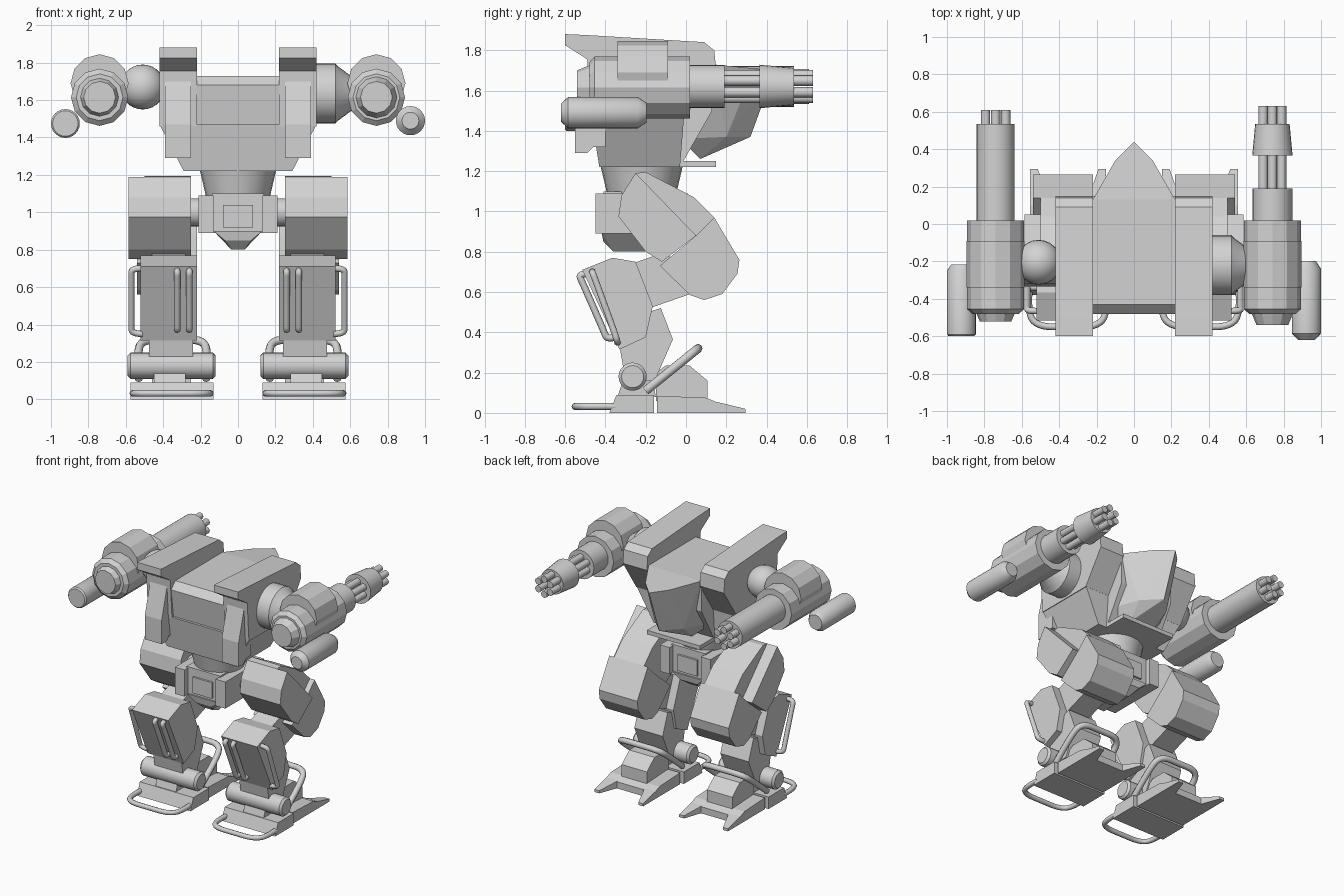
import bpy, bmesh, math
from mathutils import Vector

cube = bpy.data.objects.get("Cube")
if cube:
    bpy.data.objects.remove(cube, do_unlink=True)

GREY = (0.65, 0.65, 0.65, 1)
metal = bpy.data.materials.new("plain grey")
metal.use_nodes = True
metal.diffuse_color = GREY
metal.node_tree.nodes["Principled BSDF"].inputs["Base Color"].default_value = GREY


def finish(name, bm, smooth=False):
    bmesh.ops.recalc_face_normals(bm, faces=bm.faces)
    mesh = bpy.data.meshes.new(name)
    bm.to_mesh(mesh)
    bm.free()
    mesh.materials.append(metal)
    obj = bpy.data.objects.new(name, mesh)
    bpy.context.collection.objects.link(obj)
    if smooth:
        bpy.ops.object.select_all(action="DESELECT")
        obj.select_set(True)
        bpy.context.view_layer.objects.active = obj
        bpy.ops.object.shade_smooth_by_angle(angle=math.radians(35))
    return obj


def prism(name, profile, x0, x1):
    """Extrude a (y, z) outline from x0 to x1."""
    bm = bmesh.new()
    a = [bm.verts.new((x0, y, z)) for y, z in profile]
    b = [bm.verts.new((x1, y, z)) for y, z in profile]
    bm.faces.new(a)
    bm.faces.new(b[::-1])
    for i in range(len(a)):
        j = (i + 1) % len(a)
        bm.faces.new((a[i], a[j], b[j], b[i]))
    return finish(name, bm)


def hull(name, points):
    bm = bmesh.new()
    for p in points:
        bm.verts.new(p)
    bmesh.ops.convex_hull(bm, input=bm.verts)
    bmesh.ops.dissolve_limit(bm, angle_limit=0.02, verts=bm.verts, edges=bm.edges)
    return finish(name, bm)


def box(name, x, y, z):
    return hull(name, [(i, j, k) for i in x for j in y for k in z])


def lathe(name, axis, centre, profile, sides=24, smooth=True):
    """Turn (position, radius) pairs about a world axis."""
    bm = bmesh.new()
    rings = []
    for pos, r in profile:
        ring = []
        for k in range(sides):
            t = math.tau * k / sides
            u, v = r * math.sin(t), r * math.cos(t)
            local = {"x": (pos, u, v), "y": (u, pos, v), "z": (u, v, pos)}[axis]
            ring.append(bm.verts.new(Vector(centre) + Vector(local)))
        rings.append(ring)
    for a, b in zip(rings, rings[1:]):
        for k in range(sides):
            j = (k + 1) % sides
            bm.faces.new((a[k], a[j], b[j], b[k]))
    bm.faces.new(rings[0])
    bm.faces.new(rings[-1])
    return finish(name, bm, smooth)


def pipe(name, points, radius):
    curve = bpy.data.curves.new(name, "CURVE")
    curve.dimensions = "3D"
    curve.bevel_depth = radius
    curve.bevel_resolution = 2
    curve.use_fill_caps = True
    spline = curve.splines.new("NURBS")
    spline.points.add(len(points) - 1)
    for p, co in zip(spline.points, points):
        p.co = (*co, 1)
    spline.order_u = 3
    spline.use_endpoint_u = True
    spline.resolution_u = 5
    curve.materials.append(metal)
    bpy.context.collection.objects.link(bpy.data.objects.new(name, curve))


def barrels(name, x, y0, y1, ring, r):
    for k in range(6):
        t = math.tau * k / 6
        c = (x + ring * math.sin(t), 0, 1.62 + ring * math.cos(t))
        lathe(f"{name}_{k + 1}", "y", c, [(y0, r), (y1, r)], 12)


# Torso and pointed cockpit
prism("torso_core", [(-.43, 1.73), (-.48, 1.68), (-.42, 1.22), (-.03, 1.22), (.13, 1.5), (.13, 1.73)], -.22, .22)
hull("torso_lower", [(s * x, y, z) for s in (1, -1) for x, y, z in
     ((.42, -.47, 1.47), (.42, -.01, 1.47), (.29, -.43, 1.22), (.29, -.03, 1.22))])
hull("cockpit_nose", [(0, .44, 1.70), (0, .32, 1.37)] + [(s * x, y, z) for s in (1, -1) for x, y, z in
     ((.22, .13, 1.73), (.1, .34, 1.71), (.12, .2, 1.37), (.1, .07, 1.26), (.22, -.03, 1.36), (.22, -.03, 1.73))])
box("belly_plate", (-.22, .22), (-.43, .15), (1.22, 1.25))
lathe("waist", "z", (0, -.22, 0), [(1.08, .17), (1.23, .205)])

# Pelvis
box("pelvis_block", (-.14, .14), (-.41, -.03), (.89, 1.1))
box("pelvis_panel", (-.08, .08), (-.425, -.015), (.92, 1.04))
hull("pelvis_keel", [(s * x, y, z) for s in (1, -1) for x, y, z in
     ((.13, -.42, .9), (.13, -.02, .9), (.07, -.41, .85), (.07, -.03, .85), (.035, -.36, .8), (.035, -.1, .8))])
lathe("hip_axle", "x", (0, -.2, 1.0), [(-.3, .075), (.3, .075)])

for side, s in (("left", 1), ("right", -1)):
    n = side + "_"
    # Shoulder slab and rear vent
    prism(n + "shoulder_slab", [(-.6, 1.88), (-.49, 1.875), (.09, 1.84), (.14, 1.8), (.15, 1.7),
          (-.01, 1.46), (-.47, 1.46), (-.49, 1.755), (-.6, 1.825)], s * .22, s * .42)
    prism(n + "rear_vent", [(-.48, 1.72), (-.55, 1.47), (-.55, 1.29), (-.49, 1.29), (-.46, 1.32),
          (-.4, 1.32), (-.4, 1.72)], s * .25, s * .39)
    box(n + "pelvis_ear", (s * .13, s * .21), (-.45, .01), (.89, 1.09))

    # Thigh
    prism(n + "thigh_plate", [(-.25, 1.19), (.05, .88), (-.12, .75), (-.2, .8), (-.335, .975), (-.32, 1.08)],
          s * .25, s * .585)
    prism(n + "thigh_cap", [(-.25, 1.19), (-.2, 1.195), (.04, 1.07), (.14, .97), (.05, .88)], s * .25, s * .5)
    prism(n + "knee_guard", [(.05, .88), (.14, .97), (.265, .76), (.255, .69), (.18, .59), (.09, .56),
          (.02, .585), (-.13, .73)], s * .22, s * .54)
    prism(n + "knee_link", [(-.27, .74), (-.1, .8), (.05, .6), (-.18, .52)], s * .28, s * .46)

    # Shin with grab rails
    prism(n + "shin_guard", [(-.515, .71), (-.365, .77), (-.25, .75), (-.165, .53), (-.2, .375), (-.33, .315)],
          s * .22, s * .52)
    prism(n + "lower_shin", [(-.33, .33), (-.19, .5), (-.125, .52), (-.065, .365), (-.155, .16), (-.3, .16)],
          s * .24, s * .475)
    for k, x in enumerate((.26, .325)):
        pipe(f"{n}shin_rail_{k + 1}", [(s * x, y, z) for y, z in
             ((-.48, .69), (-.535, .69), (-.515, .65), (-.41, .41), (-.39, .36), (-.34, .38))], .017)
    pipe(n + "shin_side_rail", [(s * x, y, z) for x, y, z in
         ((.51, -.465, .7), (.57, -.465, .7), (.57, -.45, .66), (.57, -.355, .4), (.57, -.34, .35),
          (.51, -.34, .35))], .017)

    # Ankle roller, hoop and foot
    lathe(n + "ankle_roller", "x", (s * .355, -.265, .18),
          [(-.235, .055), (-.22, .07), (.22, .07), (.235, .055)], 20)
    pipe(n + "ankle_hoop", [(s * x, y, z) for x, y, z in
         ((.17, -.2, .11), (.16, -.02, .255), (.19, .06, .32), (.35, .06, .32), (.51, .06, .32),
          (.54, -.02, .255), (.53, -.2, .11))], .022)
    prism(n + "heel_post", [(-.34, .08), (-.3, .2), (-.17, .2), (-.15, .08)], s * .28, s * .45)
    hull(n + "heel", [(s * x, y, z) for x in (.13, .575) for y, z in
         ((-.38, 0), (-.345, .09), (-.16, .09), (-.16, 0))])
    prism(n + "instep", [(-.15, .06), (-.15, .2), (-.1, .235), (.017, .235), (.107, .16), (.107, .05)],
          s * .25, s * .46)
    prism(n + "sole", [(-.145, 0), (-.145, .085), (.1, .075), (.16, .05), (.16, 0)], s * .15, s * .555)
    for toe, a, b, c in (("inner", .15, .24, .19), ("outer", .555, .46, .515)):
        hull(f"{n}{toe}_toe", [(s * x, y, z) for x, y, z in
             ((a, .15, 0), (b, .15, 0), (a, .15, .055), (b, .15, .055),
              (a, .295, 0), (c, .295, 0), (a, .295, .02), (c, .295, .02))])
    pipe(n + "heel_hoop", [(s * x, y, .032) for x, y in
         ((.15, -.35), (.14, -.48), (.2, -.55), (.355, -.55), (.51, -.55), (.57, -.48), (.56, -.35))], .018)

    # Gun housing
    x = s * .74
    back = -.54 if s > 0 else -.52
    lathe(n + "gun_body", "y", (x, 0, 1.615), [(-.48, .125), (-.455, .153), (.02, .153)], 12, False)
    lathe(n + "gun_hump", "y", (x, 0, 1.69), [(-.34, .155), (-.09, .155)], 12, False)
    lathe(n + "gun_breech", "y", (x, 0, 1.615), [(back, .085), (back + .06, .11), (-.44, .11)], 12, False)

# Left arm: drum shoulder and rotary gun
lathe("left_shoulder_drum", "x", (0, -.22, 1.635), [(.4, .16), (.52, .16), (.535, .145), (.61, .09)])
lathe("rotary_gun_sleeve", "y", (.74, 0, 1.62), [(0, .107), (.19, .107)])
barrels("rotary_gun_barrel", .74, .18, .63, .057, .025)
lathe("rotary_gun_core", "y", (.74, 0, 1.62), [(.18, .03), (.4, .03)], 12)
lathe("rotary_gun_collar", "y", (.74, 0, 1.62), [(.365, .108), (.535, .092)])
lathe("left_side_pod", "y", (.922, 0, 1.49), [(-.62, .045), (-.585, .078), (-.24, .078), (-.197, .05)])

# Right arm: ball shoulder and sleeved gun
ball = bmesh.new()
bmesh.ops.create_uvsphere(ball, u_segments=24, v_segments=14, radius=.12)
bmesh.ops.translate(ball, verts=ball.verts, vec=(-.51, -.205, 1.67))
finish("right_shoulder_ball", ball, True)
lathe("sleeved_gun_barrel", "y", (-.74, 0, 1.62), [(0, .102), (.535, .102)])
barrels("sleeved_gun_muzzle", -.74, .52, .61, .062, .025)
lathe("right_side_pod", "y", (-.923, 0, 1.475), [(-.6, .068), (-.59, .077), (-.25, .077), (-.217, .055)])
